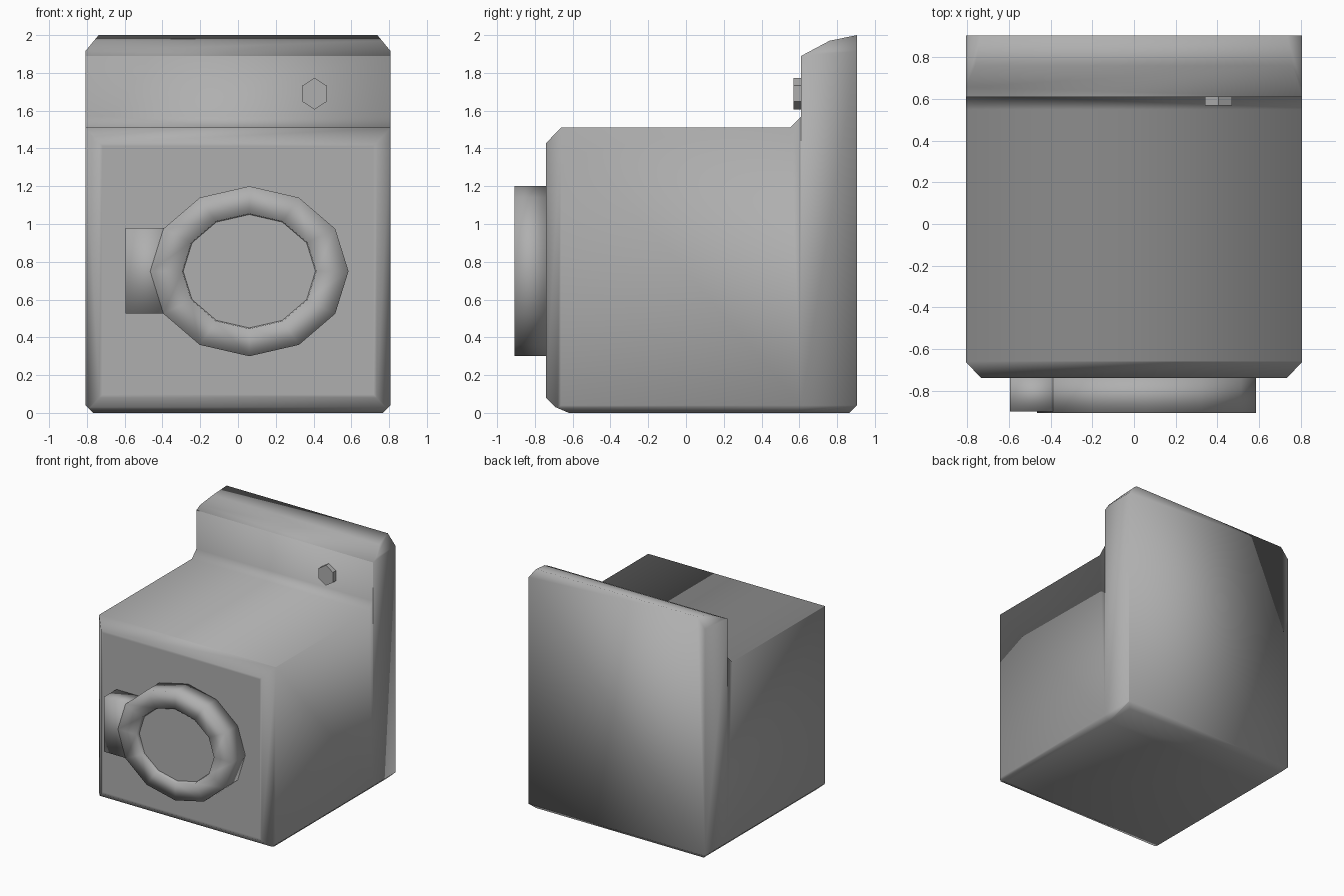
import bpy, bmesh, math
from mathutils import Vector

if "Cube" in bpy.data.objects:
    bpy.data.objects.remove(bpy.data.objects["Cube"])

grey = bpy.data.materials.new("dark_grey")
grey.diffuse_color = (0.43, 0.43, 0.43, 1)
grey.use_nodes = True
grey.node_tree.nodes["Principled BSDF"].inputs["Base Color"].default_value = grey.diffuse_color


def make_object(name, bm, angle=100):
    bmesh.ops.recalc_face_normals(bm, faces=bm.faces)
    mesh = bpy.data.meshes.new(name)
    bm.to_mesh(mesh)
    bm.free()
    mesh.materials.append(grey)
    ob = bpy.data.objects.new(name, mesh)
    bpy.context.collection.objects.link(ob)
    bpy.ops.object.select_all(action='DESELECT')
    ob.select_set(True)
    bpy.context.view_layer.objects.active = ob
    bpy.ops.object.shade_smooth_by_angle(angle=math.radians(angle))
    return ob


def extrude(bm, points, offset):
    """Fill a closed outline and extrude it by offset."""
    face = bm.faces.new([bm.verts.new(p) for p in points])
    res = bmesh.ops.extrude_face_region(bm, geom=[face], use_keep_orig=True)
    verts = [g for g in res['geom'] if isinstance(g, bmesh.types.BMVert)]
    bmesh.ops.translate(bm, verts=verts, vec=offset)


def slice_plane(bm, point, normal, clear=True):
    """Cut along a plane; optionally remove what lies beyond it and cap the cut."""
    geom = bm.verts[:] + bm.edges[:] + bm.faces[:]
    bmesh.ops.bisect_plane(bm, geom=geom, plane_co=point, plane_no=Vector(normal).normalized(),
                           clear_outer=clear)
    if clear:
        bmesh.ops.holes_fill(bm, edges=[e for e in bm.edges if e.is_boundary], sides=0)


def oval(cx, cz, rx, rz, y, n):
    return [(cx + rx * math.sin(2 * math.pi * i / n), y,
             cz + rz * math.cos(2 * math.pi * i / n)) for i in range(n)]


# Cabinet with raised control panel: side profile extruded across the width
profile = [(-0.62, 0), (-0.69, 0.03), (-0.74, 0.08), (-0.74, 1.43), (-0.66, 1.51),
           (0.55, 1.51), (0.61, 1.57), (0.61, 1.89), (0.76, 1.97), (0.905, 2.0),
           (0.905, 0.04), (0.865, 0)]
bm = bmesh.new()
extrude(bm, [(-0.808, y, z) for y, z in profile], (1.616, 0, 0))
for s in (-1, 1):
    slice_plane(bm, (s * 0.735, -0.74, 0), (s * 0.08, -0.075, 0))    # front corners
    slice_plane(bm, (s * 0.738, 0, 2.0), (s * 0.085, 0, 0.07))       # panel corners
    slice_plane(bm, (s * 0.768, 0, 0), (s * 0.04, 0, -0.04))         # bottom edges
slice_plane(bm, (0, 0.61, 0), (0, 1, 0), False)                      # body / panel seam
bm.normal_update()
front = max((f for f in bm.faces if abs(f.normal.y) > 0.99 and f.calc_center_median().y < -0.7),
            key=lambda f: f.calc_area())
bmesh.ops.inset_region(bm, faces=[front], thickness=0.025)           # flat front field
make_object("cabinet", bm)

# Door ring, 12-sided
bm = bmesh.new()
sections = [(0.525, 0.45, -0.735), (0.525, 0.45, -0.907),
            (0.355, 0.305, -0.907), (0.35, 0.30, -0.875)]
loops = [[bm.verts.new(p) for p in oval(0.06, 0.75, rx, rz, y, 12)] for rx, rz, y in sections]
for a, b in zip(loops, loops[1:]):
    for i in range(12):
        j = (i + 1) % 12
        bm.faces.new((a[i], a[j], b[j], b[i]))
bm.faces.new(loops[0])
make_object("door_ring", bm)

# Slightly recessed door window
bm = bmesh.new()
extrude(bm, oval(0.06, 0.75, 0.351, 0.301, -0.74, 12), (0, -0.136, 0))
make_object("door_window", bm, 40)

# Door hinge block
bm = bmesh.new()
extrude(bm, [(x, -0.735, z) for x, z in ((-0.595, 0.525), (-0.35, 0.525), (-0.35, 0.98), (-0.595, 0.98))],
        (0, -0.165, 0))
make_object("door_hinge", bm)

# Hexagonal dial on the control panel
bm = bmesh.new()
extrude(bm, oval(0.405, 1.69, 0.075, 0.084, 0.615, 6), (0, -0.045, 0))
make_object("dial", bm, 40)
